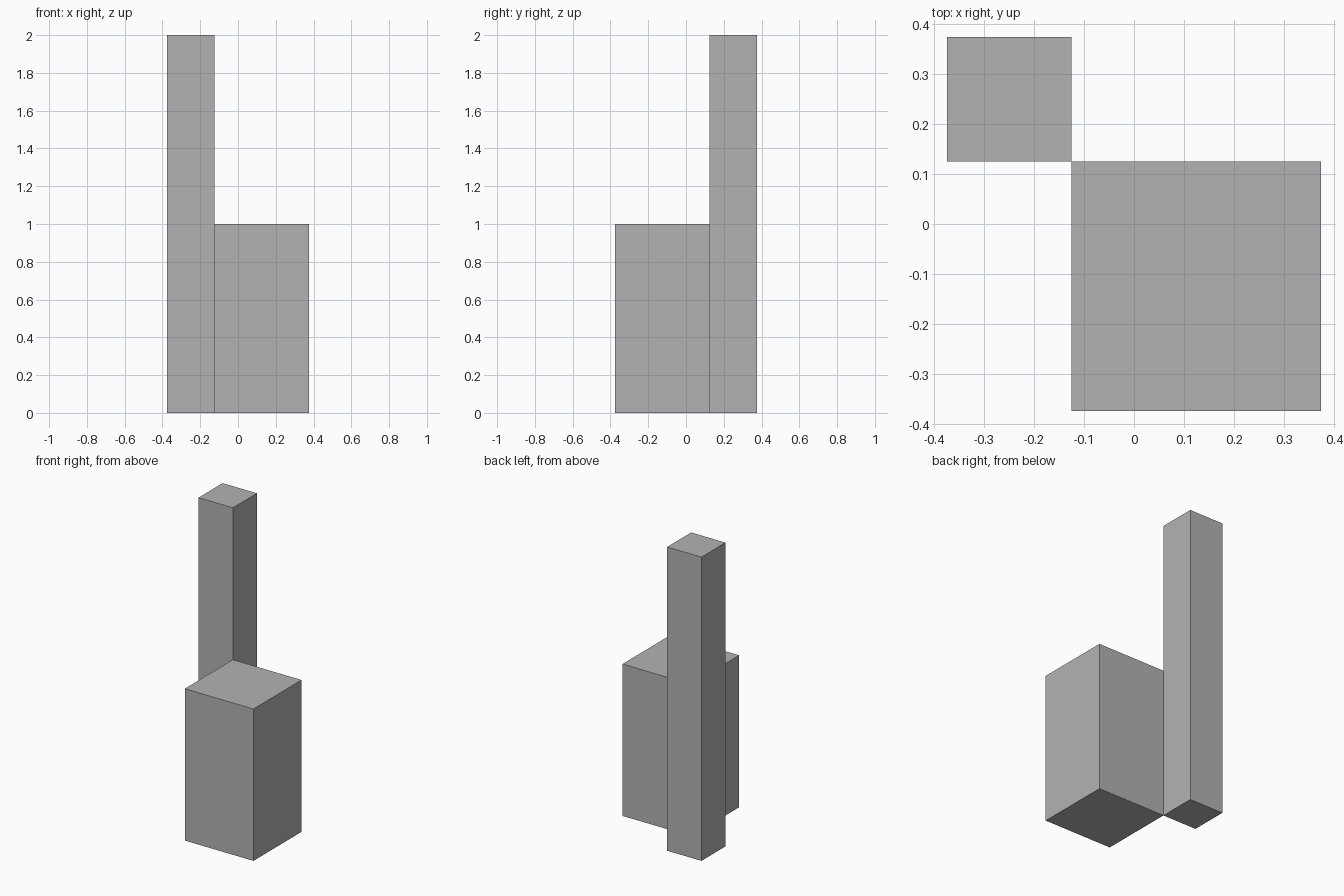
import bpy

# Remove the default object
default = bpy.data.objects.get("Cube")
if default:
    bpy.data.objects.remove(default, do_unlink=True)

# Single plain grey finish
GREY = (0.45, 0.45, 0.45, 1.0)
grey = bpy.data.materials.new("plain grey")
grey.use_nodes = True
grey.diffuse_color = GREY
grey.node_tree.nodes["Principled BSDF"].inputs["Base Color"].default_value = GREY


def block(name, x, y, width, height):
    """Square-based upright block standing on the ground."""
    bpy.ops.mesh.primitive_cube_add(size=1, location=(x, y, height / 2))
    obj = bpy.context.object
    obj.name = obj.data.name = name
    obj.scale = (width, width, height)
    bpy.ops.object.transform_apply(location=False, rotation=False, scale=True)
    obj.data.materials.append(grey)
    return obj


# Wide low block at the front, slim tower touching its back corner
block("low_block", 0.125, -0.125, 0.5, 1.0)
block("tall_tower", -0.25, 0.25, 0.25, 2.0)
